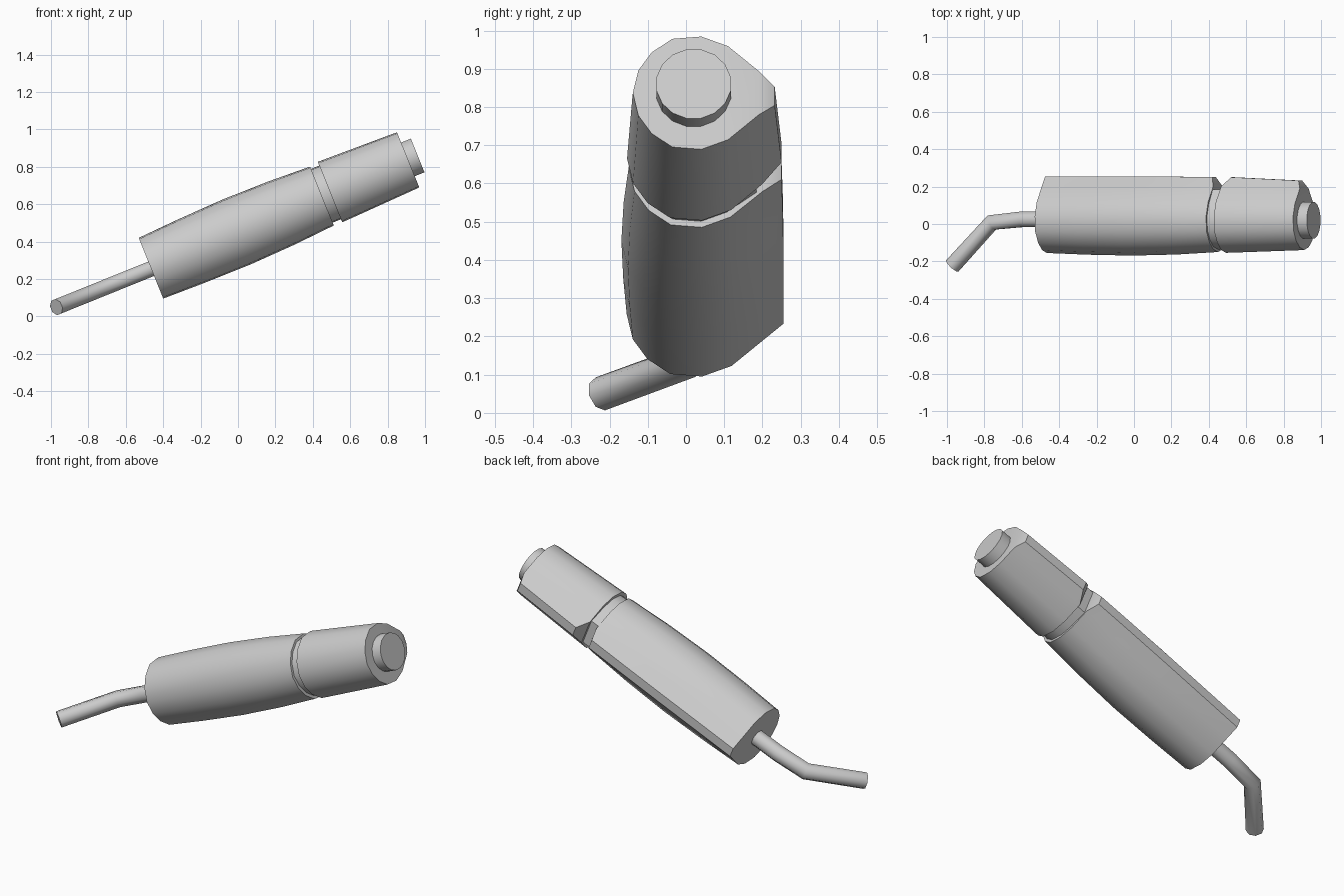
import bpy, bmesh, math
from mathutils import Matrix, Vector

if "Cube" in bpy.data.objects:
    bpy.data.objects.remove(bpy.data.objects["Cube"])

# The tool leans 22 degrees up from +x; parts are laid out as (t along axis, y, h across)
TILT = Matrix.Rotation(-math.radians(22.0), 4, 'Y')
YC = 0.02
# Upper half of the rounded side of the cross-section, in units of radius
ROUND = [(-.91, .40), (-.69, .72), (-.35, .96), (.126, 1.0), (.566, .83)]


def finish(bm, name, angle=35):
    bmesh.ops.remove_doubles(bm, verts=bm.verts, dist=1e-4)
    bmesh.ops.recalc_face_normals(bm, faces=bm.faces)
    bm.transform(TILT)
    me = bpy.data.meshes.new(name)
    bm.to_mesh(me)
    bm.free()
    ob = bpy.data.objects.new(name, me)
    bpy.context.collection.objects.link(ob)
    bpy.ops.object.select_all(action='DESELECT')
    ob.select_set(True)
    bpy.context.view_layer.objects.active = ob
    bpy.ops.object.shade_smooth_by_angle(angle=math.radians(angle))
    return ob


def loft(name, rings, angle=35):
    bm = bmesh.new()
    loops = [[bm.verts.new(p) for p in ring] for ring in rings]
    n = len(loops[0])
    for a, b in zip(loops, loops[1:]):
        for i in range(n):
            j = (i + 1) % n
            bm.faces.new((a[i], a[j], b[j], b[i]))
    bm.faces.new(loops[0])
    bm.faces.new(loops[-1])
    return finish(bm, name, angle)


def section(t, c, r, ridge, shoulder, clipped=False, half=.026):
    """Rounded section with a pointed ridge on +y; clipped cuts the ridge off flat."""
    up = [(YC + u * r, v * r) for u, v in ROUND]
    y0, h0 = up[-1]
    k = (shoulder - y0) / (ridge - y0)
    sh = (shoulder, h0 + (half - h0) * k)
    up += [sh, sh if clipped else (ridge, half)]
    pts = [(YC - r, 0)] + up + [(y, -h) for y, h in reversed(up)]
    return [(t, y, c + h) for y, h in pts]


def circle(center, direction, r, n):
    d = Vector(direction).normalized()
    side = d.cross(Vector((0, 0, 1)))
    return [Vector(center) + r * (math.cos(a) * side + math.sin(a) * Vector((0, 0, 1)))
            for a in (2 * math.pi * (i + .5) / n for i in range(n))]


# Main handle, slightly bulged, ridge chamfered at the groove end
loft("handle_body", [
    section(-.335, .413, .175, .255, .20),
    section(-.10, .417, .184, .255, .20),
    section(.16, .421, .189, .255, .20),
    section(.42, .425, .183, .253, .20),
    section(.635, .428, .171, .25, .20),
    section(.657, .428, .170, .25, .20, True)])

# Recessed neck between the two sections
loft("neck", [section(t, .430, .155, .25, .185, True) for t in (.64, .72)])

# Upper section, ridge chamfered at both ends
loft("upper_section", [
    section(.705, .432, .174, .25, .20, True),
    section(.745, .432, .173, .25, .20),
    section(1.135, .435, .160, .232, .19),
    section(1.157, .435, .159, .231, .19, True)])

# Round end button
loft("end_button", [circle((t, YC, .438), (1, 0, 0), .099, 16) for t in (1.14, 1.213)])

# Bent cable leaving the lower end
path = [(-.30, .025), (-.48, .025), (-.654, .008), (-.882, -.224)]
rings = []
for i, (t, y) in enumerate(path):
    a, b = path[max(i - 1, 0)], path[min(i + 1, len(path) - 1)]
    d1 = Vector((path[min(i, 2) + 1][0] - path[min(i, 2)][0],
                 path[min(i, 2) + 1][1] - path[min(i, 2)][1], 0)).normalized()
    j = max(i, 1)
    d0 = Vector((path[j][0] - path[j - 1][0], path[j][1] - path[j - 1][1], 0)).normalized()
    rings.append(circle((t, y, .41), d0 + d1, .045, 8))
loft("cable", rings, 50)
